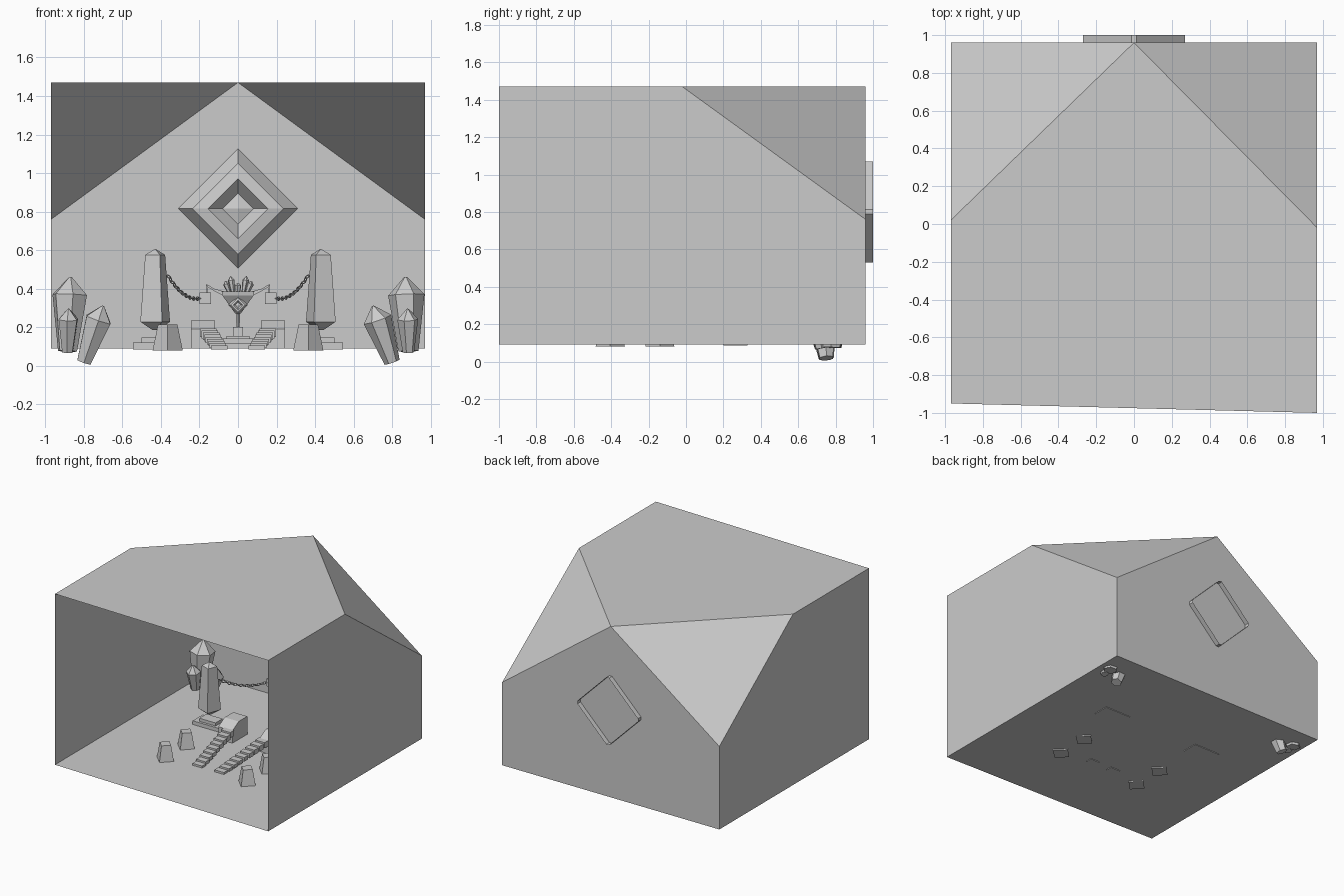
import bpy, bmesh, math
from mathutils import Vector, Matrix

if "Cube" in bpy.data.objects:
    bpy.data.objects.remove(bpy.data.objects["Cube"])


def mesh(name, verts, faces, fix=True):
    bm = bmesh.new()
    vs = [bm.verts.new(v) for v in verts]
    for f in faces:
        bm.faces.new([vs[i] for i in f])
    if fix:
        bmesh.ops.recalc_face_normals(bm, faces=bm.faces)
    me = bpy.data.meshes.new(name)
    bm.to_mesh(me)
    bm.free()
    ob = bpy.data.objects.new(name, me)
    bpy.context.collection.objects.link(ob)
    return ob


def loft(name, rings, caps=True):
    n = len(rings[0])
    verts = [p for r in rings for p in r]
    faces = [(k * n + i, k * n + (i + 1) % n, (k + 1) * n + (i + 1) % n, (k + 1) * n + i)
             for k in range(len(rings) - 1) for i in range(n)]
    if caps:
        faces += [tuple(range(n))[::-1], tuple(range(len(verts) - n, len(verts)))]
    return mesh(name, verts, faces)


def ngon(c, r, z, n=4, turn=0.0):
    return [(c[0] + r * math.cos(turn + math.tau * i / n),
             c[1] + r * math.sin(turn + math.tau * i / n), z) for i in range(n)]


def box(name, x0, x1, y0, y1, z0, z1, inset=0.0):
    def ring(z, d):
        return [(x0 + d, y0 + d, z), (x1 - d, y0 + d, z), (x1 - d, y1 - d, z), (x0 + d, y1 - d, z)]
    return loft(name, [ring(z0, 0), ring(z1, inset)])


def sbox(name, s, x0, x1, *rest):
    a, b = sorted((s * x0, s * x1))
    return box(name, a, b, *rest)


def crystal(name, base, tip, r):
    # six-sided shard: narrow foot, wide shoulder, pointed end
    base, d = Vector(base), Vector(tip) - Vector(base)
    rot = d.to_track_quat('Z', 'Y')
    rings = [[base + rot @ Vector(p) for p in ngon((0, 0), r * k, d.length * h, 6, 0.3)]
             for k, h in ((0.55, 0), (1, 0.76), (0.08, 1))]
    return loft(name, rings)


def diamond(c, r, y):
    return [(c[0], y, c[2] + r), (c[0] + r, y, c[2]), (c[0], y, c[2] - r), (c[0] - r, y, c[2])]


def emblem(name, c, r):
    # bevelled diamond ring with a faceted stud in the middle
    rings = [diamond(c, r * k, c[1] - r * d)
             for k, d in ((1, 0), (0.76, 0.26), (0.5, 0.3), (0.26, 0.06))]
    loft(name + "_ring", rings, False)
    base = diamond(c, r * 0.26, c[1] - r * 0.06)
    mesh(name + "_stud", base + [(c[0], c[1] - r * 0.12, c[2])],
         [(i, (i + 1) % 4, 4) for i in range(4)])


# Chamber shell, open at the front
W, B, F, T, E = 0.97, 0.96, 0.09, 1.47, 0.76
mesh("chamber_shell",
     [(-W, -0.95, F), (W, -1, F), (W, B, F), (-W, B, F),
      (-W, -0.95, T), (W, -1, T), (W, -0.02, T), (0, B, T), (-W, 0.02, T),
      (W, B, E), (-W, B, E)],
     [(0, 1, 2, 3), (4, 5, 6, 7, 8), (6, 9, 7), (8, 7, 10),
      (3, 2, 9, 7, 10), (1, 2, 9, 6, 5), (0, 3, 10, 8, 4)])

# Wall emblem and its open collar behind the wall
emblem("wall_emblem", (0, B, 0.815), 0.31)
collar = [(0.012, 0.27), (0.27, 0.012), (0.27, -0.012), (0.012, -0.27),
          (-0.012, -0.27), (-0.27, -0.012), (-0.27, 0.012), (-0.012, 0.27)]
loft("emblem_collar", [[(x, y, 0.80 + z) for x, z in collar] for y in (B, 1.0)], False)

for s, side in ((-1, "left"), (1, "right")):
    # Corner crystals
    crystal(f"{side}_tall_crystal", (s * 0.885, 0.78, 0.075), (s * 0.87, 0.80, 0.46), 0.095)
    crystal(f"{side}_small_crystal", (s * 0.885, 0.72, 0.07), (s * 0.88, 0.68, 0.295), 0.055)
    crystal(f"{side}_leaning_crystal", (s * 0.80, 0.75, 0.018), (s * 0.70, 0.72, 0.31), 0.075)

    # Floating obelisk over a stepped plinth
    c = (s * 0.43, 0.25)
    turn = math.pi / 4 + s * 0.35
    loft(f"{side}_obelisk", [ngon(c, r, z, 4, turn) for r, z in
                             ((0.015, 0.185), (0.085, 0.228), (0.057, 0.575), (0.004, 0.605))])
    sbox(f"{side}_plinth_lower", s, 0.315, 0.545, 0.20, 0.33, F - 0.005, 0.12)
    sbox(f"{side}_plinth_upper", s, 0.355, 0.50, 0.22, 0.31, 0.12, 0.145)

    # Tapered floor blocks
    for k, y in enumerate((-0.405, -0.14)):
        loft(f"{side}_floor_block_{k}", [ngon((s * 0.365, y), r, z) for r, z in
                                         ((0.078, 0.08), (0.05, 0.215))])

    # Stair run and end block
    for k in range(9):
        y = -0.38 + k * 0.055
        x = 0.055 + k * 0.007
        sbox(f"{side}_step_{k}", s, x, x + 0.085, y, y + 0.05,
             F - 0.005 + k * 0.008, F + 0.016 + k * 0.011)
    sbox(f"{side}_stair_block", s, 0.12, 0.245, 0.10, 0.29, F, 0.19)
    mesh(f"{side}_stair_wedge",
         [(s * x, y, z) for x in (0.12, 0.245)
          for y, z in ((0.10, 0.19), (0.29, 0.19), (0.29, 0.235), (0.18, 0.235))],
         [(0, 1, 2, 3), (4, 5, 6, 7), (0, 1, 5, 4), (1, 2, 6, 5), (2, 3, 7, 6), (3, 0, 4, 7)])

    # Altar arm and the hanging weight
    arm = [((0.07, 0.385), (0.07, 0.36)), ((0.125, 0.40), (0.12, 0.385)), ((0.165, 0.425), (0.16, 0.41))]
    loft(f"{side}_altar_arm", [[(s * a[0], 0.665, a[1]), (s * a[0], 0.695, a[1]),
                                (s * b[0], 0.695, b[1]), (s * b[0], 0.665, b[1])] for a, b in arm])
    sbox(f"{side}_hanging_weight", s, 0.14, 0.20, 0.65, 0.71, 0.32, 0.38)
    sbox(f"{side}_weight_hook", s, 0.157, 0.167, 0.675, 0.685, 0.38, 0.42)

    # Sagging chain of alternating links
    a, b = Vector((s * 0.365, 0.28, 0.47)), Vector((s * 0.195, 0.67, 0.35))
    N = 17
    path = [a.lerp(b, i / N) - Vector((0, 0, 0.16 * (i / N) * (1 - i / N))) for i in range(N + 1)]
    for i in range(N):
        d = path[i + 1] - path[i]
        M = Matrix.Translation((path[i] + path[i + 1]) / 2) @ d.to_track_quat('X', 'Z').to_matrix().to_4x4()
        M = M @ Matrix.Rotation(math.pi / 2 * (i % 2), 4, 'X')
        bpy.ops.mesh.primitive_torus_add(major_segments=8, minor_segments=4,
                                         major_radius=0.011, minor_radius=0.0035)
        link = bpy.context.object
        link.name = f"{side}_chain_link_{i}"
        link.matrix_world = M @ Matrix.Diagonal((1.4, 0.9, 1, 1))

# Altar: stepped base, pedestal, floating bowl with crystals
for k, (hw, z0, z1) in enumerate(((0.12, F, 0.115), (0.09, 0.115, 0.14), (0.06, 0.14, 0.155))):
    box(f"altar_base_{k}", -hw, hw, 0.68 - hw, 0.68 + hw, z0, z1)
box("altar_pedestal", -0.026, 0.026, 0.654, 0.706, 0.155, 0.20)
loft("altar_spike", [ngon((0, 0.68), r, z) for r, z in ((0.008, 0.20), (0.012, 0.28))])
loft("altar_bowl", [ngon((0, 0.68), r, z, 4, math.pi / 4) for r, z in
                    ((0.02, 0.27), (0.115, 0.365), (0.12, 0.385))])
emblem("altar_emblem", (0, 0.62, 0.315), 0.05)
for k, (x, y, h) in enumerate(((-0.035, 0.67, 0.465), (0.04, 0.68, 0.465),
                               (-0.06, 0.69, 0.44), (0.065, 0.66, 0.44), (0.0, 0.70, 0.43))):
    crystal(f"altar_crystal_{k}", (x * 0.7, y, 0.375), (x * 1.1, y, h), 0.018)
